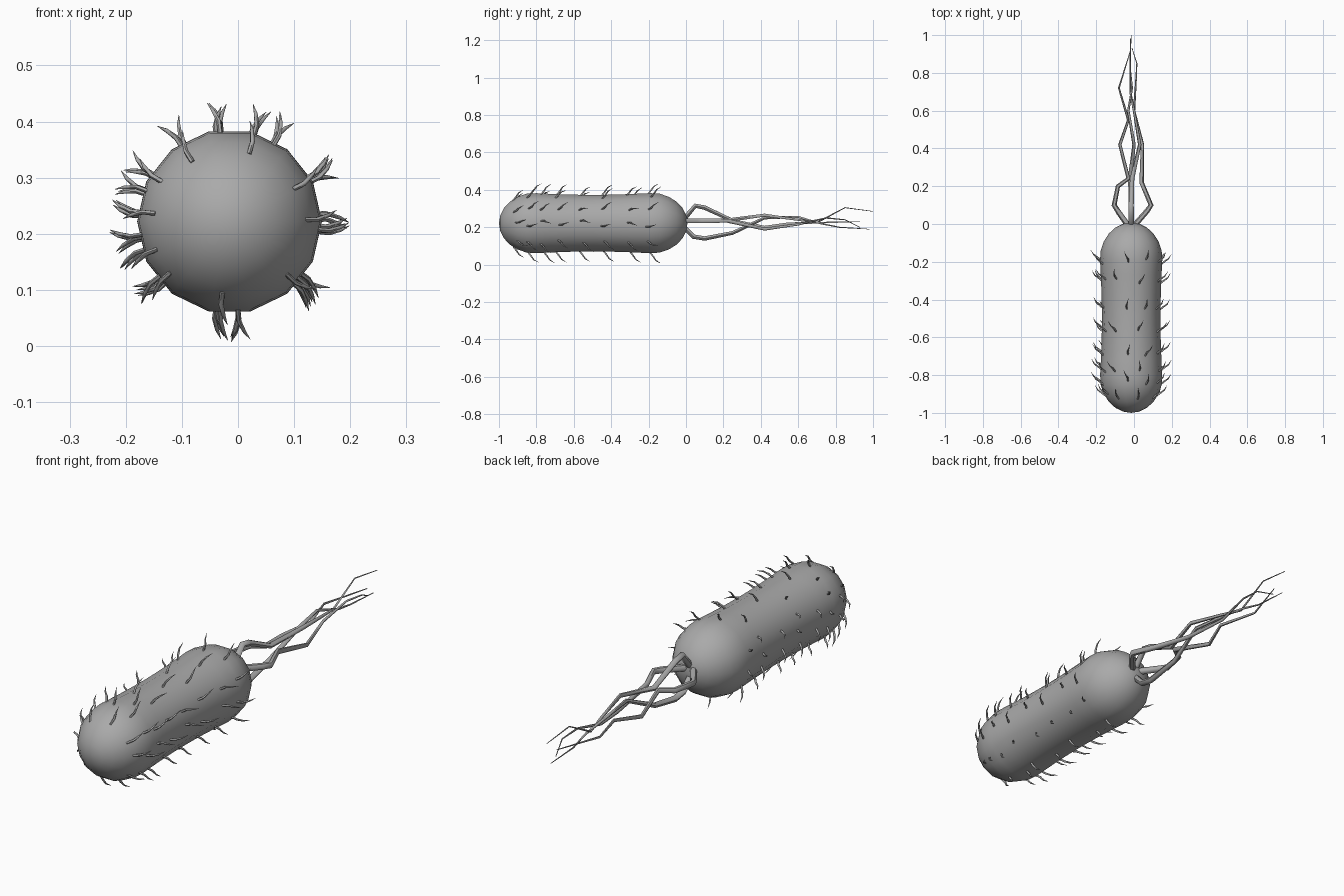
import bpy, bmesh, random
from math import sin, cos, pi, radians, sqrt
from mathutils import Vector

random.seed(4)
if "Cube" in bpy.data.objects:
    bpy.data.objects.remove(bpy.data.objects["Cube"])

CX, CZ = -0.015, 0.222      # body axis
FRONT, REAR, CAP = -1.0, 0.008, 0.2
SIDES = 14

grey = bpy.data.materials.new("cell grey")
grey.use_nodes = True
grey.diffuse_color = (0.4, 0.4, 0.4, 1)
grey.node_tree.nodes["Principled BSDF"].inputs["Base Color"].default_value = (0.4, 0.4, 0.4, 1)


def body_radius(y):
    """Capsule radius at y, with a soft waist between the round ends."""
    d = min(y - FRONT, REAR - y)
    waist = 0.167 - 0.012 * sin(pi * max(0, min(1, (y + 0.85) / 0.7)))
    if d < CAP:
        return waist * sqrt(max(0, 1 - (1 - d / CAP) ** 2))
    return waist


def around(angle, r, y):
    return Vector((CX + r * cos(angle), y, CZ + r * sin(angle)))


def smooth(obj, angle):
    bpy.ops.object.select_all(action='DESELECT')
    obj.select_set(True)
    bpy.context.view_layer.objects.active = obj
    bpy.ops.object.shade_smooth_by_angle(angle=radians(angle))


def tubes(name, paths, depth, sides_level):
    """Tapered tubes: each path is a list of (point, relative radius)."""
    curve = bpy.data.curves.new(name, 'CURVE')
    curve.dimensions = '3D'
    curve.bevel_depth = depth
    curve.bevel_resolution = sides_level
    curve.use_fill_caps = True
    for path in paths:
        spline = curve.splines.new('POLY')
        spline.points.add(len(path) - 1)
        for p, (co, r) in zip(spline.points, path):
            p.co = (*co, 1)
            p.radius = r
    obj = bpy.data.objects.new(name, curve)
    bpy.context.collection.objects.link(obj)
    curve.materials.append(grey)
    bpy.ops.object.select_all(action='DESELECT')
    obj.select_set(True)
    bpy.context.view_layer.objects.active = obj
    bpy.ops.object.convert(target='MESH')
    smooth(bpy.context.object, 60)


# Body: rings along the axis closed by a point at each end
cap_steps = [CAP * (1 - cos(pi / 2 * i / 6)) for i in range(1, 7)]
ys = [FRONT + d for d in cap_steps]
ys += [FRONT + CAP + (REAR - FRONT - 2 * CAP) * i / 8 for i in range(1, 8)]
ys += [REAR - d for d in reversed(cap_steps)]
bm = bmesh.new()
rings = [[bm.verts.new(around(pi / 2 + (k + 0.5) * 2 * pi / SIDES, body_radius(y), y))
          for k in range(SIDES)] for y in ys]
tips = [bm.verts.new((CX, y, CZ)) for y in (FRONT, REAR)]
for k in range(SIDES):
    n = (k + 1) % SIDES
    for a, b in zip(rings, rings[1:]):
        bm.faces.new((a[k], a[n], b[n], b[k]))
    bm.faces.new((tips[0], rings[0][n], rings[0][k]))
    bm.faces.new((tips[1], rings[-1][k], rings[-1][n]))
bmesh.ops.recalc_face_normals(bm, faces=bm.faces)
mesh = bpy.data.meshes.new("cell_body")
bm.to_mesh(mesh)
bm.free()
mesh.materials.append(grey)
body = bpy.data.objects.new("cell_body", mesh)
bpy.context.collection.objects.link(body)
smooth(body, 60)

# Short hairs: alternating rings, each hair sweeping back to a fine tip
even_ring = (97, 62, 28, 355, 322, 277, 218, 190, 160)
odd_ring = (75, 122, 150, 175, 200, 222, 263, 318, 3, 27)
hairs = []
for i, y0 in enumerate((-0.91, -0.84, -0.77, -0.68, -0.56, -0.45, -0.3, -0.2)):
    for deg in (odd_ring if i % 2 == 0 else even_ring):
        a = radians(deg + random.uniform(-2, 2))
        y = y0 + random.uniform(-0.015, 0.015)
        bend = random.choice((-1, 1)) * 0.04
        r = body_radius(y)
        hairs.append([(around(a, r - 0.008, y - 0.004), 1),
                      (around(a, r + 0.015, y + 0.014), 1),
                      (around(a + bend, r + 0.035, y + 0.028), 0.75),
                      (around(a + bend * 2, r + 0.05, y + 0.053), 0.1)])
tubes("surface_hairs", hairs, 0.0045, 1)

# Tail strands: four kinked tapering filaments from the rear pole
strands = {
    "upper_tail": [(-.015, -.01, .245), (-.015, .05, .315), (-.015, .1, .305), (-.01, .24, .24),
                   (.03, .42, .265), (0, .6, .24), (-.02, .7, .225), (-.02, .85, .305), (-.015, 1, .285)],
    "lower_tail": [(-.015, -.01, .2), (-.015, .04, .15), (-.015, .1, .14), (-.02, .25, .17),
                   (0, .42, .25), (-.03, .6, .255), (-.01, .72, .22), (-.02, .82, .2), (-.02, .98, .19)],
    "right_tail": [(-.03, -.01, .235), (-.08, .06, .235), (-.105, .1, .235), (-.085, .2, .235),
                   (-.03, .24, .235), (-.075, .42, .2), (-.03, .55, .22), (-.08, .72, .225), (-.015, .93, .23)],
    "left_tail": [(0, -.01, .235), (.07, .07, .235), (.09, .1, .235), (.04, .22, .235),
                  (.045, .42, .19), (0, .6, .215), (.01, .75, .25), (.015, .85, .24), (-.01, .93, .2)],
}
for name, pts in strands.items():
    tubes(name, [[(p, max(0.1, 1 - 0.95 * p[1])) for p in pts]], 0.015, 1)
